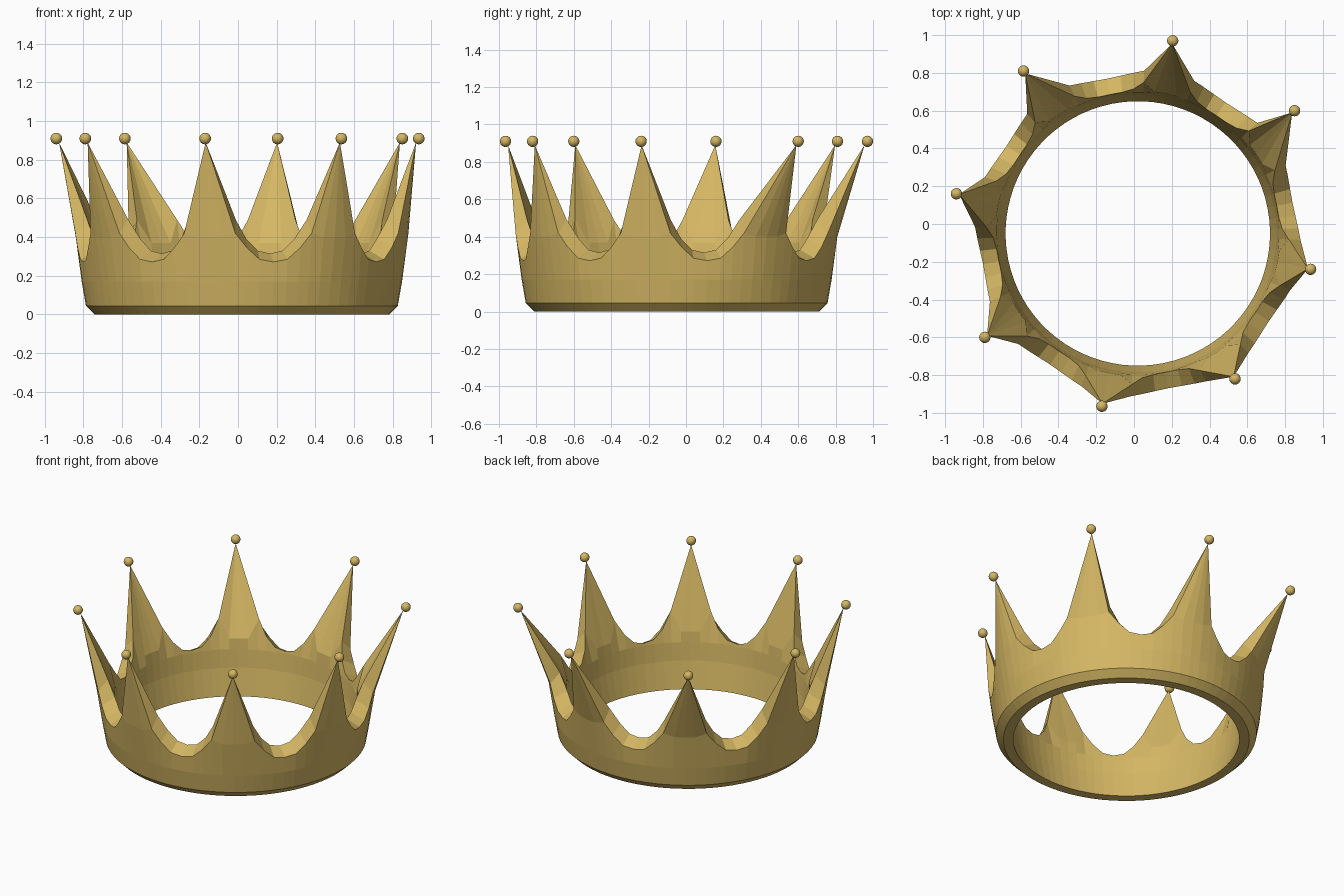
import bpy, bmesh, math

if "Cube" in bpy.data.objects:
    bpy.data.objects.remove(bpy.data.objects["Cube"])

gold = bpy.data.materials.new("gold")
gold.diffuse_color = (0.66, 0.47, 0.125, 1)
gold.use_nodes = True
gold.node_tree.nodes["Principled BSDF"].inputs["Base Color"].default_value = gold.diffuse_color

CX, CY = 0.02, -0.05            # centre of the band
# slightly irregular spike tips (x, y), one every 45 degrees from -101.25
TIPS = [(-0.17, -0.965), (0.535, -0.82), (0.935, -0.24), (0.85, 0.60),
        (0.205, 0.97), (-0.585, 0.81), (-0.94, 0.16), (-0.79, -0.60)]
OFFS = [-22.5, -17.5, -13, -9, -4.5, 0, 4.5, 9, 13, 17.5]
# rim by angle from spike: outer radius, outer z, inner radius, inner z
RIM = {22.5: (0.835, 0.272, 0.75, 0.315), 17.5: (0.84, 0.285, 0.752, 0.33),
       13: (0.85, 0.345, 0.765, 0.39), 9: (0.862, 0.42, 0.80, 0.49),
       4.5: (0.865, 0.40, 0.755, 0.37), 0: (0.867, 0.40, 0.755, 0.37)}


# band with spikes
bm = bmesh.new()
cols, tips = [], []
for i, (tx, ty) in enumerate(TIPS):
    tips.append(bm.verts.new((CX + (tx - CX) * 0.985, CY + (ty - CY) * 0.985, 0.89)))
    for o in OFFS:
        a = math.radians(-101.25 + 45 * i + o)
        ro, zo, ri, zi = RIM[abs(o)]
        # section runs from outer rim, down under the band, up to inner rim
        section = [(ro, zo), (0.829, 0.17), (0.807, 0.045), (0.762, 0),
                   (0.70, 0), (0.735, 0.18), (0.747, 0.30), (ri, zi)]
        cols.append([bm.verts.new((CX + r * math.cos(a), CY + r * math.sin(a), z))
                     for r, z in section])
n = len(cols)
for k in range(n):
    a, b = cols[k], cols[(k + 1) % n]
    for j in range(7):
        bm.faces.new((a[j], a[j + 1], b[j + 1], b[j]))
    spike, slot = divmod(k, len(OFFS))
    tip = tips[spike]
    if 3 <= slot < 7:           # spike: front and back fans
        bm.faces.new((a[0], b[0], tip))
        bm.faces.new((b[7], a[7], tip))
    else:                       # valley rim
        bm.faces.new((a[7], a[0], b[0], b[7]))
    if slot in (3, 7):          # spike side
        bm.faces.new((a[0], a[7], tip))
bmesh.ops.recalc_face_normals(bm, faces=bm.faces[:])
me = bpy.data.meshes.new("crown_band")
bm.to_mesh(me)
bm.free()
me.materials.append(gold)
bpy.context.collection.objects.link(bpy.data.objects.new("crown_band", me))

# balls on the tips
for i, (x, y) in enumerate(TIPS):
    bpy.ops.mesh.primitive_uv_sphere_add(segments=20, ring_count=12, radius=0.03,
                                         location=(x, y, 0.91))
    ball = bpy.context.object
    ball.name = f"tip_ball_{i + 1}"
    ball.data.materials.append(gold)
    bpy.ops.object.shade_smooth()
